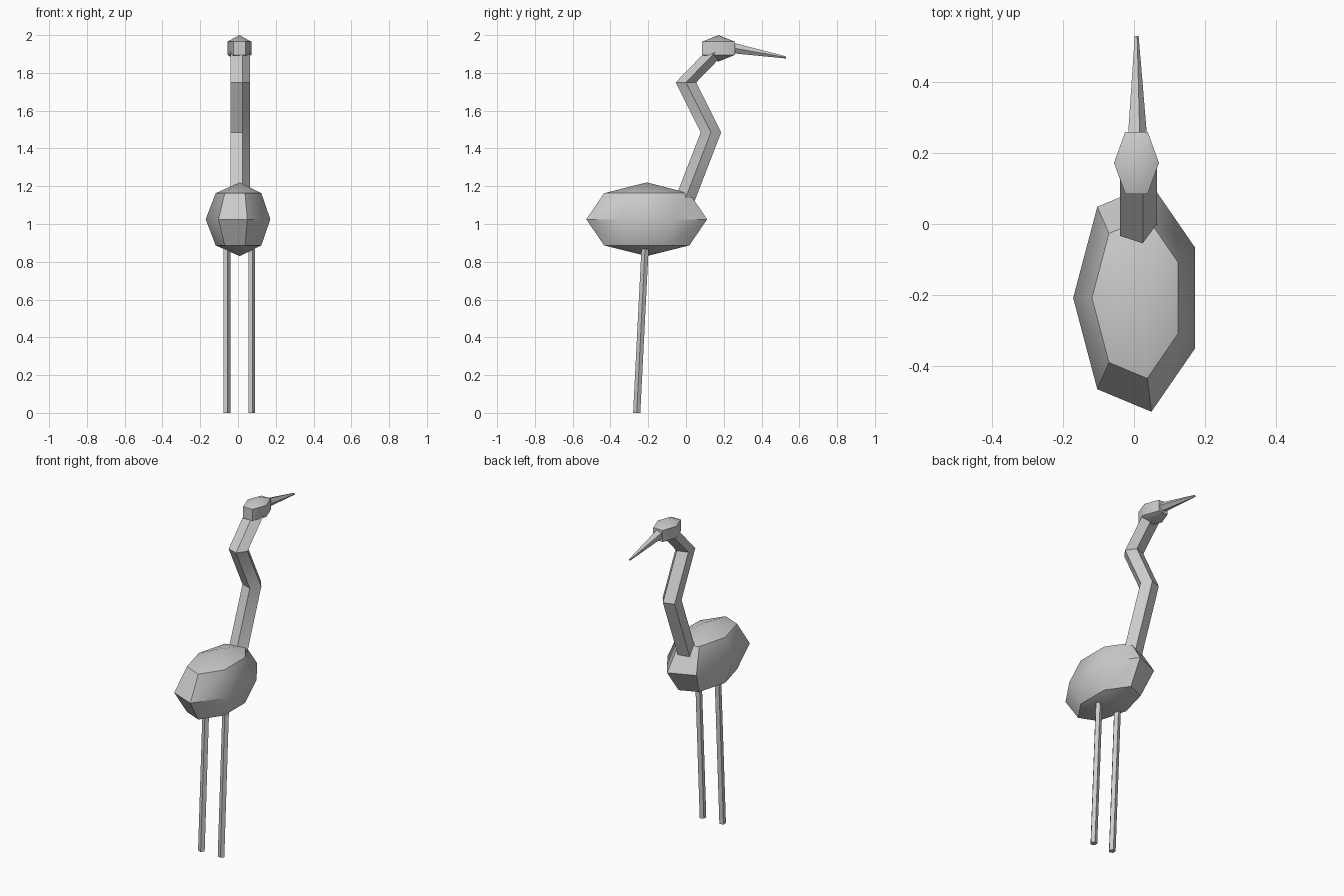
import bpy, bmesh, math
from mathutils import Vector

if "Cube" in bpy.data.objects:
    bpy.data.objects.remove(bpy.data.objects["Cube"])

grey = bpy.data.materials.new("plain grey")
grey.use_nodes = True
grey.diffuse_color = (0.6, 0.6, 0.6, 1)
grey.node_tree.nodes["Principled BSDF"].inputs["Base Color"].default_value = (0.6, 0.6, 0.6, 1)

MID = 0.007  # x of the bird's middle line
UP, FORWARD = Vector((0, 0, 1)), Vector((0, 1, 0))


def finish(bm, name):
    bmesh.ops.recalc_face_normals(bm, faces=bm.faces)
    mesh = bpy.data.meshes.new(name)
    bm.to_mesh(mesh)
    bm.free()
    mesh.materials.append(grey)
    obj = bpy.data.objects.new(name, mesh)
    bpy.context.collection.objects.link(obj)
    bpy.ops.object.select_all(action='DESELECT')
    obj.select_set(True)
    bpy.context.view_layer.objects.active = obj
    bpy.ops.object.shade_smooth_by_angle(angle=math.radians(42))
    return obj


def loft(bm, rings, sides, start=0.0, axis=UP):
    """Join polygon rings given as (centre, x radius, other radius)."""
    across = Vector((1, 0, 0))
    other = axis.cross(across)
    loops = []
    for centre, ra, rb in rings:
        angles = [start + math.tau * i / sides for i in range(sides)]
        loops.append([bm.verts.new(Vector(centre) + across * ra * math.cos(a)
                                   + other * rb * math.sin(a)) for a in angles])
    for low, high in zip(loops, loops[1:]):
        for i in range(sides):
            j = (i + 1) % sides
            bm.faces.new((low[i], low[j], high[j], high[i]))
    return loops


def ellipsoid(name, centre, size, sides, bands, start=0.0):
    bm = bmesh.new()
    rings = []
    for k in range(bands + 1):
        t = math.pi * k / bands
        s = math.sin(t)
        rings.append((Vector(centre) - UP * size[2] * math.cos(t), size[0] * s, size[1] * s))
    loft(bm, rings, sides, start)
    bmesh.ops.remove_doubles(bm, verts=bm.verts, dist=0.0001)
    return finish(bm, name)


def tube(name, path, axis=UP):
    """Five-sided tube through (centre, radius) points with capped ends."""
    bm = bmesh.new()
    loops = loft(bm, [(c, r, r) for c, r in path], 5, axis=axis)
    bm.faces.new(loops[0])
    bm.faces.new(loops[-1])
    return finish(bm, name)


# Seven-sided body and six-sided head
ellipsoid("body", (MID + 0.002, -0.208, 1.025), (0.18, 0.328, 0.195), 7, 4, math.pi)
ellipsoid("head", (MID, 0.172, 1.93), (0.073, 0.116, 0.07), 6, 3)

# Bent neck
neck_points = [(-0.013, 1.11), (0.132, 1.485), (0, 1.75), (0.16, 1.915)]
tube("neck", [((MID, y, z), 0.057) for y, z in neck_points])

# Tapered beak
tube("beak", [((MID, 0.23, 1.935), 0.031), ((MID, 0.529, 1.882), 0.006)], FORWARD)

# Thin slanted legs
for name, x in (("right_leg", -0.061), ("left_leg", 0.071)):
    tube(name, [((x, -0.261, 0), 0.02), ((x, -0.217, 0.868), 0.02)])
